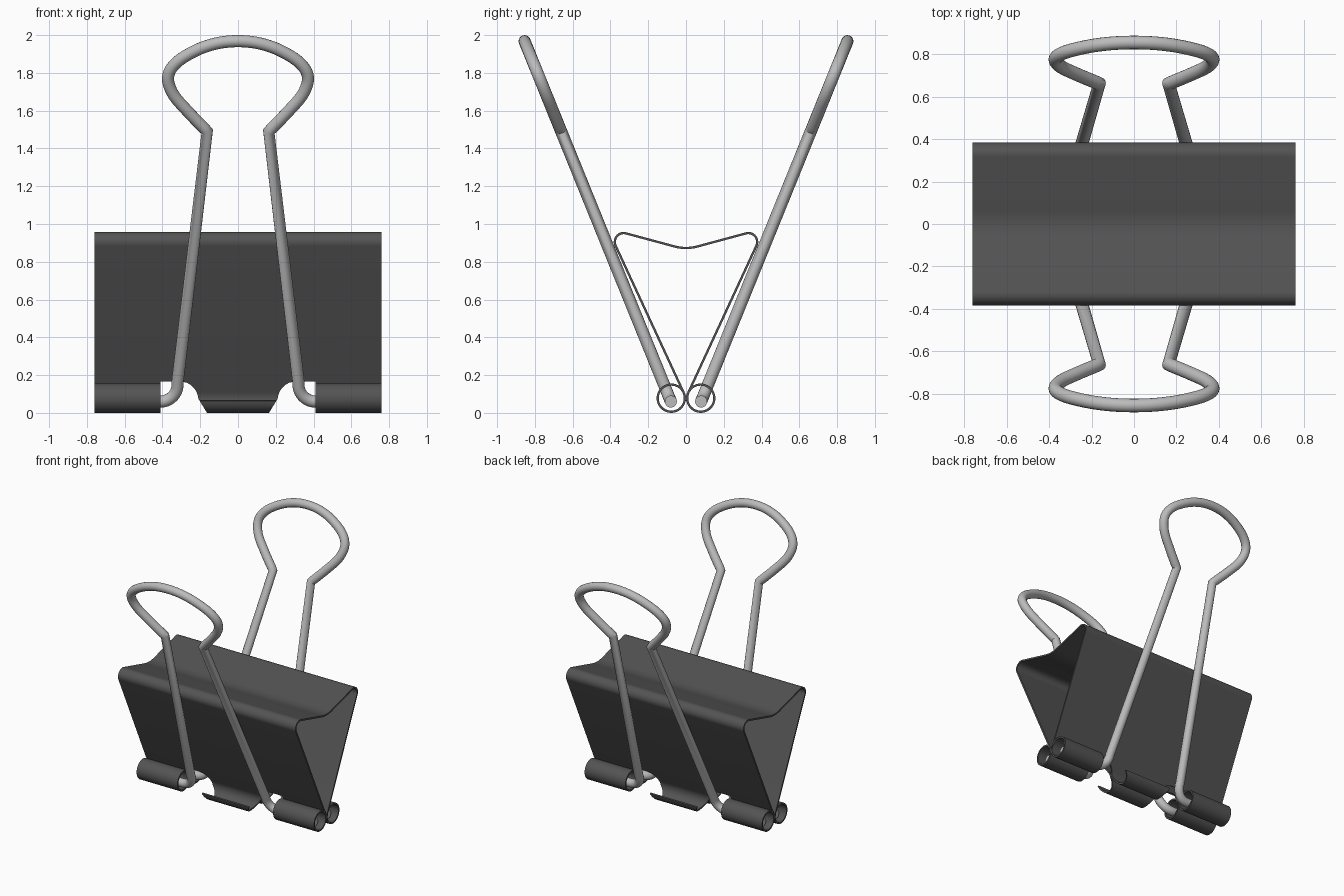
import bpy, bmesh, math
from mathutils import Vector

if "Cube" in bpy.data.objects:
    bpy.data.objects.remove(bpy.data.objects["Cube"])


def material(name, rgb):
    m = bpy.data.materials.new(name)
    m.diffuse_color = (*rgb, 1)
    m.use_nodes = True
    m.node_tree.nodes["Principled BSDF"].inputs["Base Color"].default_value = m.diffuse_color
    return m


dark_steel = material("dark steel", (0.088, 0.088, 0.088))
bright_wire = material("bright wire", (0.5, 0.5, 0.5))

LEAN = math.radians(25)          # tilt of the clamp walls
CURL_Y, CURL_Z, CURL_R = 0.078, 0.078, 0.072
NOTCH_Z = 0.17                   # top of the cut-outs at the jaw


def arc(cy, cz, r, a0, a1, n):
    return [(cy + r * math.cos(math.radians(a0 + (a1 - a0) * i / n)),
             cz + r * math.sin(math.radians(a0 + (a1 - a0) * i / n)))
            for i in range(n + 1)]


def wall_at(z):
    """Point of the +y wall at height z."""
    y0 = CURL_Y - CURL_R * math.cos(LEAN)
    z0 = CURL_Z + CURL_R * math.sin(LEAN)
    return (y0 + (z - z0) * math.tan(LEAN), z)


def add_grid(bm, path, columns):
    """Sheet along a (y, z) path; columns(z) gives the x positions of a row."""
    rows = [[bm.verts.new((x, y, z)) for x in columns(z)] for y, z in path]
    for a, b in zip(rows, rows[1:]):
        for i in range(len(a) - 1):
            bm.faces.new((a[i], a[i + 1], b[i + 1], b[i]))


def tab_half_width(z):
    if z >= NOTCH_Z:
        return 0.31
    if z > 0.075:
        return 0.31 - math.sqrt(max(0, 0.1 ** 2 - (z - 0.07) ** 2))
    return 0.16 + 0.05 * max(0, z) / 0.075


# Spring clamp: walls and bowed top
bm = bmesh.new()
half = [wall_at(NOTCH_Z)]
half += arc(0.33, 0.905, 0.047, -25, 105, 14)
half += arc(0, 1.105, 0.232, 285, 270, 5)
profile = half + [(-y, z) for y, z in reversed(half[:-1])]
add_grid(bm, profile, lambda z: (-0.76, -0.41, -0.31, 0.31, 0.41, 0.76))

for s in (1, -1):
    # rolled hinge tubes at both ends of each jaw
    tube = [wall_at(NOTCH_Z)] + arc(CURL_Y, CURL_Z, CURL_R, 155, 508, 36)
    tube = [(s * y, z) for y, z in tube]
    for x0, x1 in ((-0.76, -0.41), (0.41, 0.76)):
        add_grid(bm, tube, lambda z: (x0, x1))
    # centre tab with curved shoulders and an upturned lip
    tab = [wall_at(NOTCH_Z - 0.0616 * i / 8) for i in range(8)]
    tab += arc(CURL_Y, CURL_Z, CURL_R, 155, 350, 22)
    tab = [(s * y, z) for y, z in tab]
    add_grid(bm, tab, lambda z: (-tab_half_width(z), tab_half_width(z)))

bmesh.ops.remove_doubles(bm, verts=bm.verts, dist=0.0005)
bmesh.ops.recalc_face_normals(bm, faces=bm.faces)
mesh = bpy.data.meshes.new("spring_clamp")
bm.to_mesh(mesh)
bm.free()
mesh.materials.append(dark_steel)
clamp = bpy.data.objects.new("spring_clamp", mesh)
bpy.context.collection.objects.link(clamp)
solid = clamp.modifiers.new("thickness", 'SOLIDIFY')
solid.thickness = 0.012
solid.offset = 0
bpy.context.view_layer.objects.active = clamp
clamp.select_set(True)
bpy.ops.object.modifier_apply(modifier="thickness")
bpy.ops.object.shade_smooth_by_angle(angle=math.radians(35))


def smooth_path(pts, n=6):
    """Catmull-Rom curve through the points."""
    p = [Vector(q) for q in pts]
    p = [2 * p[0] - p[1]] + p + [2 * p[-1] - p[-2]]
    out = []
    for a, b, c, d in zip(p, p[1:], p[2:], p[3:]):
        for i in range(n):
            t = i / n
            out.append(0.5 * (2 * b + (c - a) * t + (2 * a - 5 * b + 4 * c - d) * t * t
                              + (3 * b - a - 3 * c + d) * t ** 3))
    return [tuple(v) for v in out] + [tuple(p[-2])]


# Wire handles: pin, bend, straight leg, sharp knee, rounded loop
loop = [(0.163, 1.49), (0.265, 1.595), (0.345, 1.69), (0.37, 1.78),
        (0.325, 1.855), (0.22, 1.92), (0.11, 1.957), (0, 1.968)]
loop = smooth_path(loop + [(-x, z) for x, z in reversed(loop[:-1])])
foot = [(0.72, 0.06)] + arc(0.41, 0.15, 0.09, 270, 174, 10)
wire = foot + loop + [(-x, z) for x, z in reversed(foot)]

for name, s in (("front_handle", -1), ("back_handle", 1)):
    curve = bpy.data.curves.new(name, 'CURVE')
    curve.dimensions = '3D'
    curve.bevel_depth = 0.032
    curve.bevel_resolution = 6
    curve.use_fill_caps = True
    spline = curve.splines.new('POLY')
    spline.points.add(len(wire) - 1)
    for point, (x, z) in zip(spline.points, wire):
        point.co = (x, s * (0.08 + (z - 0.06) * 0.406), z, 1)
    curve.materials.append(bright_wire)
    handle = bpy.data.objects.new(name, curve)
    bpy.context.collection.objects.link(handle)
    bpy.ops.object.select_all(action='DESELECT')
    handle.select_set(True)
    bpy.context.view_layer.objects.active = handle
    bpy.ops.object.convert(target='MESH')
    bpy.ops.object.shade_smooth_by_angle(angle=math.radians(40))
